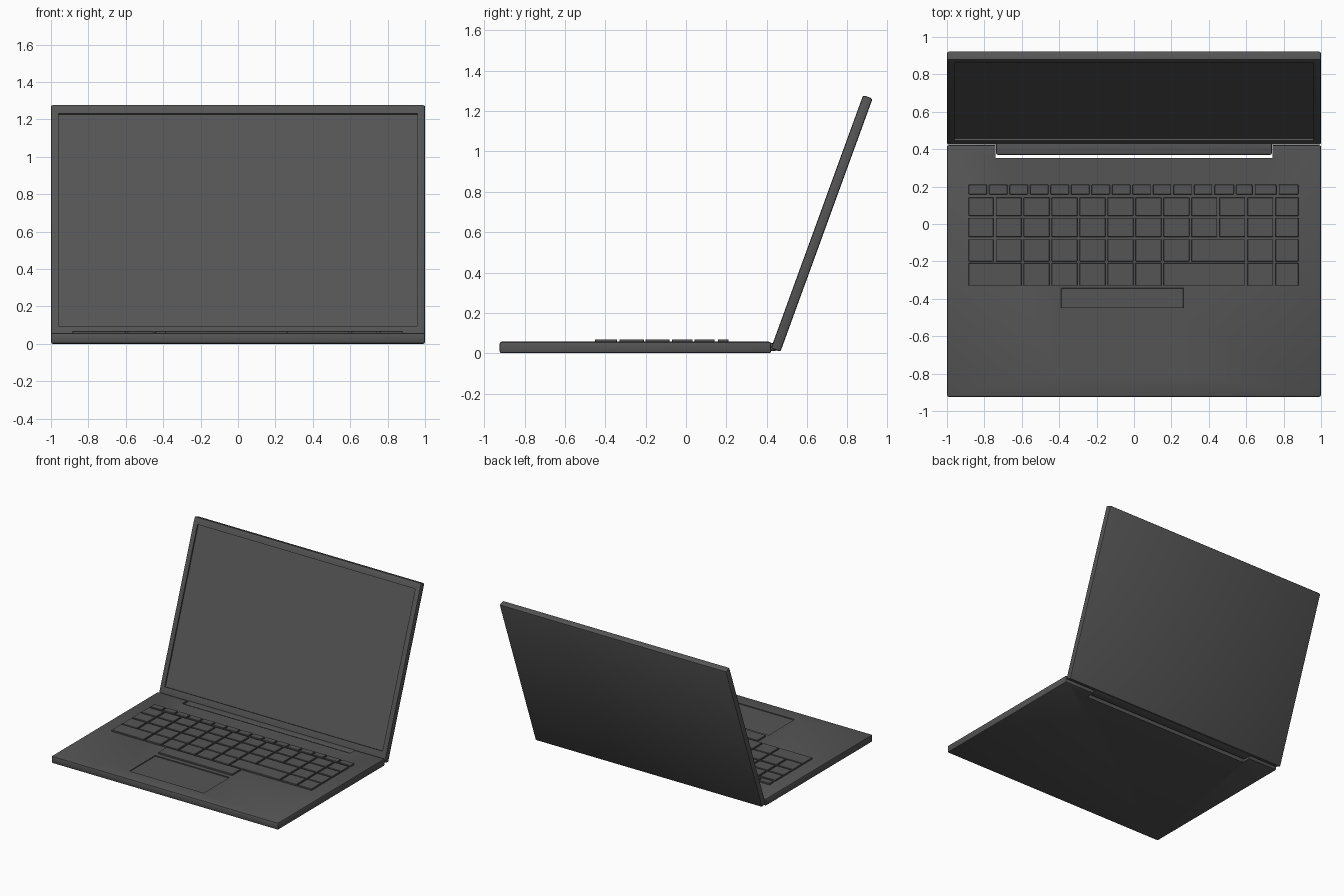
import bpy, bmesh, math
from mathutils import Matrix, Vector

if "Cube" in bpy.data.objects:
    bpy.data.objects.remove(bpy.data.objects["Cube"])

mat = bpy.data.materials.new("dark_grey")
mat.diffuse_color = (0.09, 0.09, 0.09, 1)
mat.use_nodes = True
mat.node_tree.nodes["Principled BSDF"].inputs["Base Color"].default_value = mat.diffuse_color


def add_box(bm, lo, hi):
    """Add an axis-aligned box from its two extreme corners."""
    lo, hi = Vector(lo), Vector(hi)
    m = Matrix.Translation((lo + hi) / 2) @ Matrix.Diagonal((*(hi - lo), 1))
    bmesh.ops.create_cube(bm, size=1, matrix=m)


def boxes(name, corners, bevel=0.0, segments=2):
    bm = bmesh.new()
    for lo, hi in corners:
        add_box(bm, lo, hi)
    if bevel:
        bmesh.ops.bevel(bm, geom=bm.edges[:], offset=bevel, segments=segments,
                        profile=0.5, affect='EDGES')
    me = bpy.data.meshes.new(name)
    bm.to_mesh(me)
    bm.free()
    me.materials.append(mat)
    ob = bpy.data.objects.new(name, me)
    bpy.context.collection.objects.link(ob)
    bpy.context.view_layer.objects.active = ob
    return ob


def cut(ob, lo, hi):
    """Subtract a box from ob and discard the cutter."""
    cutter = boxes("cutter", [(lo, hi)])
    mod = ob.modifiers.new("cut", 'BOOLEAN')
    mod.operation, mod.solver, mod.object = 'DIFFERENCE', 'EXACT', cutter
    bpy.context.view_layer.objects.active = ob
    bpy.ops.object.modifier_apply(modifier=mod.name)
    bpy.data.objects.remove(cutter)


def smooth(ob):
    bpy.ops.object.select_all(action='DESELECT')
    ob.select_set(True)
    bpy.context.view_layer.objects.active = ob
    bpy.ops.object.shade_smooth_by_angle(angle=math.radians(35))


TOP = 0.057

# base slab with hinge notch and sunken touchpad
base = boxes("base", [((-1, -0.924, 0), (1, 0.422, TOP))], 0.01)
cut(base, (-0.74, 0.352, -0.1), (0.74, 0.6, 0.2))
cut(base, (-0.39, -0.81, TOP - 0.007), (0.265, -0.485, 0.2))
smooth(base)

# hinge bar sitting in the notch
hinge = boxes("hinge_bar", [((-0.737, 0.37, 0.012), (0.737, 0.45, 0.05))], 0.008)
smooth(hinge)

# lid, modelled upright and leaned back; screen is a shallow recess
lid = boxes("screen_lid", [((-1, 0, 0), (1, 0.05, 1.336))], 0.01)
cut(lid, (-0.96, -0.1, 0.076), (0.96, 0.012, 1.284))
lid.location = (0, 0.421, 0.024)
lid.rotation_euler.x = math.radians(-20)
smooth(lid)

# keyboard rows: (y front, y back, key boundaries along x)
L, R, P = -0.89, 0.885, 0.1495
grid = [L] + [L + 0.145 + P * i for i in range(11)] + [R]
func = [L + 0.1095 * i for i in range(13)] + [0.54, 0.64, 0.768, R]
rows = [
    (0.158, 0.21, func),
    (0.043, 0.142, grid),
    (-0.07, 0.033, grid),
    (-0.2, -0.082, grid[:9] + grid[10:]),
    (-0.33, -0.208, grid[:1] + grid[2:8] + grid[10:]),
    (-0.45, -0.342, [-0.395, 0.27]),
]
GAP = 0.006
for n, (y0, y1, xs) in enumerate(rows, 1):
    boxes(f"key_row_{n}", [((a + GAP, y0, TOP - 0.004), (b - GAP, y1, TOP + 0.012))
                           for a, b in zip(xs, xs[1:])], 0.002, 1)
